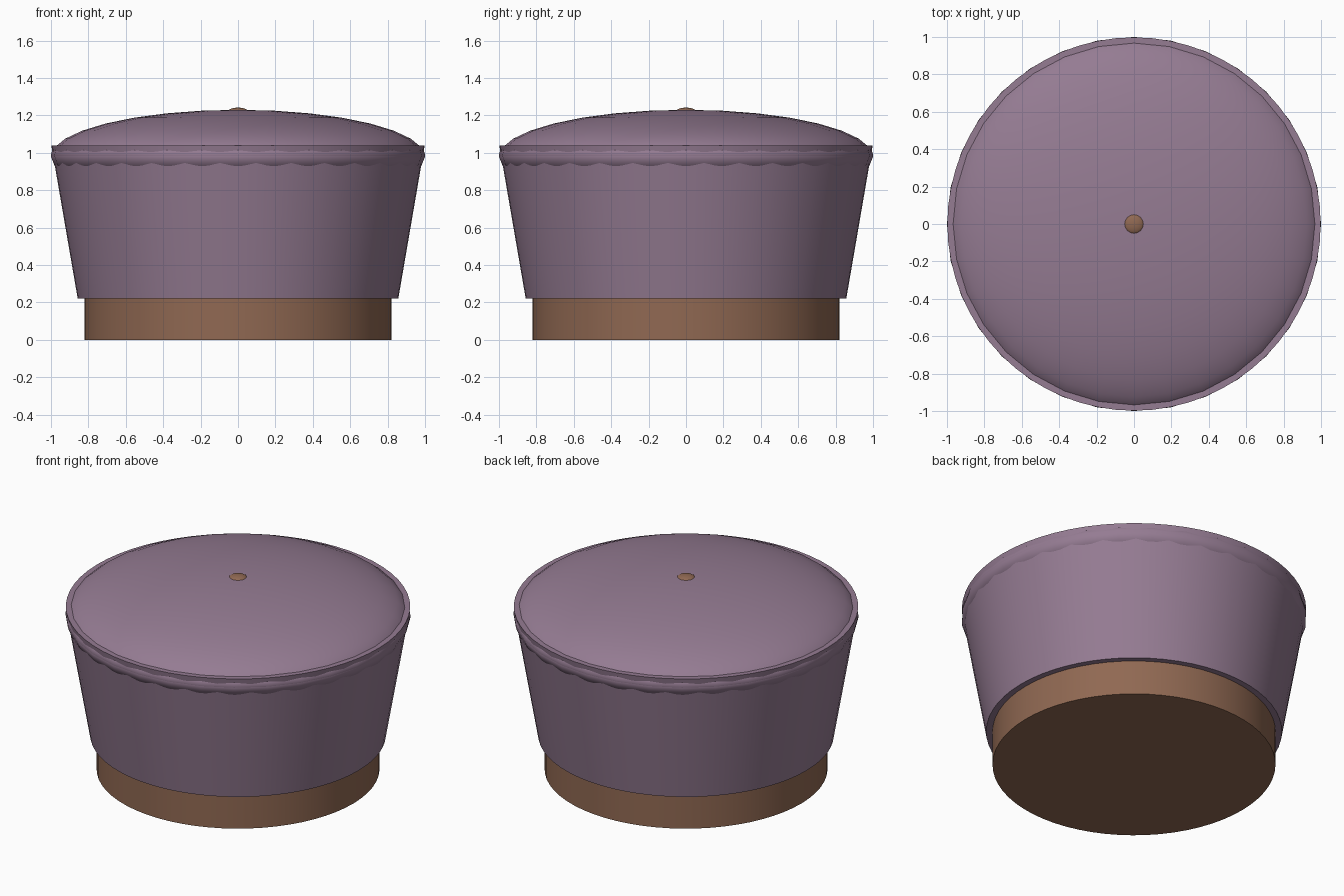
import bpy
import math

cube = bpy.data.objects.get("Cube")
if cube:
    bpy.data.objects.remove(cube, do_unlink=True)


def material(name, rgb):
    m = bpy.data.materials.new(name)
    m.use_nodes = True
    m.diffuse_color = (*rgb, 1)
    m.node_tree.nodes["Principled BSDF"].inputs["Base Color"].default_value = (*rgb, 1)
    return m


fabric = material("mauve_fabric", (0.30, 0.20, 0.29))
wood = material("brown_wood", (0.28, 0.14, 0.085))


def finish(name, mat):
    ob = bpy.context.object
    ob.name = name
    ob.data.materials.append(mat)
    bpy.ops.object.shade_smooth_by_angle(angle=math.radians(40))
    return ob


def drum(name, r_low, r_high, z_low, z_high, mat):
    bpy.ops.mesh.primitive_cone_add(vertices=64, radius1=r_low, radius2=r_high,
                                    depth=z_high - z_low,
                                    location=(0, 0, (z_low + z_high) / 2))
    return finish(name, mat)


def dome(name, radius, height, z, segments, rings, mat):
    bpy.ops.mesh.primitive_uv_sphere_add(segments=segments, ring_count=rings,
                                         radius=1, location=(0, 0, z))
    bpy.context.object.scale = (radius, radius, height)
    return finish(name, mat)


# Wooden plinth and flared upholstered body
drum("plinth", 0.82, 0.82, 0, 0.22, wood)
drum("body", 0.857, 0.998, 0.22, 1.04, fabric)

# Domed seat cushion and centre button
dome("cushion", 1.0, 0.25, 0.98, 32, 16, fabric)
dome("button", 0.055, 0.022, 1.22, 16, 8, wood)

# Piping just below the rim
bpy.ops.mesh.primitive_torus_add(major_segments=32, minor_segments=12,
                                 major_radius=0.945, minor_radius=0.055,
                                 location=(0, 0, 0.99))
finish("piping", fabric)
